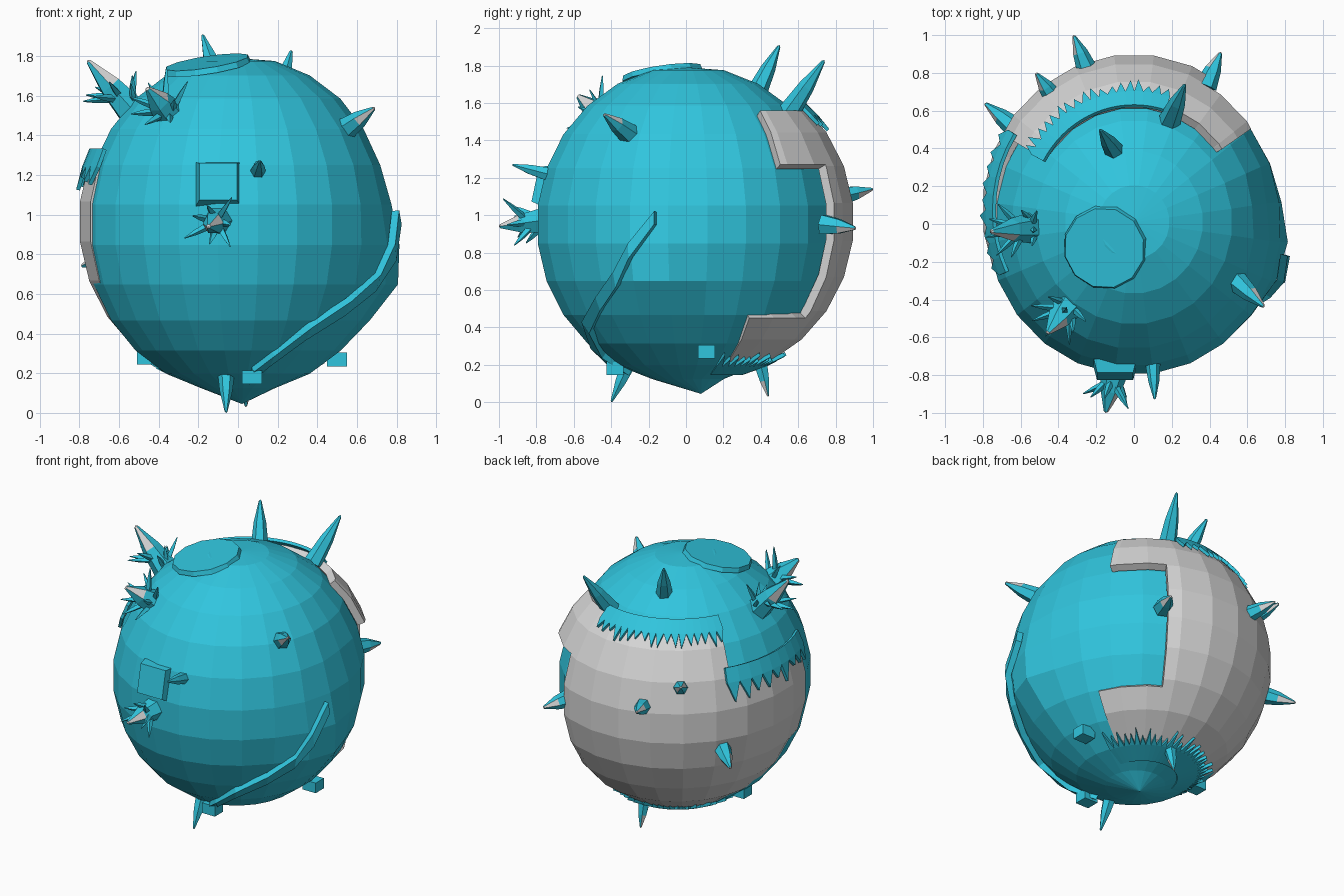
import bpy, bmesh, math, random
from mathutils import Vector, Matrix

if "Cube" in bpy.data.objects:
    bpy.data.objects.remove(bpy.data.objects["Cube"])

random.seed(4)

def material(name, rgb):
    m = bpy.data.materials.new(name)
    m.diffuse_color = (*rgb, 1)
    m.use_nodes = True
    m.node_tree.nodes["Principled BSDF"].inputs["Base Color"].default_value = m.diffuse_color
    return m

TEAL = material("teal", (0.03, 0.56, 0.73))
GREY = material("light grey", (0.68, 0.68, 0.68))

# ellipsoids: centre and radii
CORE = (Vector((0, 0.01, 0.95)), Vector((0.785, 0.815, 0.85)))
COVER = (Vector((0, 0.07, 0.965)), Vector((0.81, 0.835, 0.84)))

def finish(bm, name, mats):
    me = bpy.data.meshes.new(name)
    bm.to_mesh(me)
    bm.free()
    for m in mats:
        me.materials.append(m)
    ob = bpy.data.objects.new(name, me)
    bpy.context.collection.objects.link(ob)
    return ob

def ball(shape):
    c, r = shape
    bm = bmesh.new()
    bmesh.ops.create_uvsphere(bm, u_segments=24, v_segments=13, radius=1)
    mat = Matrix.Translation(c) @ Matrix.Diagonal((*r, 1)) @ Matrix.Rotation(math.radians(7.5), 4, 'Z')
    bmesh.ops.transform(bm, matrix=mat, verts=bm.verts)
    return bm

def on_surface(shape, az, z, grow=1.0):
    """Point on an ellipsoid at a compass angle and height."""
    c, r = shape
    k = math.sqrt(max(0, 1 - ((z - c.z) / r.z) ** 2)) * grow
    a = math.radians(az)
    return Vector((c.x + r.x * k * math.cos(a), c.y + r.y * k * math.sin(a), z))

# teal core with a bulge low on the right and a pointed underside
bm = ball(CORE)
for v in bm.verts:
    d = (v.co - Vector((0.78, -0.18, 0.66))).length
    v.co.x += 0.10 * math.exp(-(d / 0.22) ** 2)
    d = (v.co - Vector((0.76, 0.1, 1.32))).length
    v.co.x -= 0.03 * math.exp(-(d / 0.2) ** 2)
    if v.co.z < 0.11:
        v.co = Vector((0.02, 0.08, 0.045))
    elif v.co.z > 1.79:
        v.co.z = 1.79
finish(bm, "core_ball", [TEAL])

# grey outer cover on the back and left, cut to a stepped outline
bm = ball(COVER)
c = COVER[0]
planes = [((0, 0, z), (0, 0, 1)) for z in (0.2, 0.45, 1.27, 1.56)]
for az in (25, 35, 62, 150, 203, 218):
    a = math.radians(az)
    planes.append((c, (-math.sin(a), math.cos(a), 0)))
for co, no in planes:
    bmesh.ops.bisect_plane(bm, geom=bm.verts[:] + bm.edges[:] + bm.faces[:], dist=1e-5,
                           plane_co=co, plane_no=no)

def covered(p):
    az = math.degrees(math.atan2(p.y - c.y, p.x - c.x)) % 360
    for z0, z1, a0, a1 in ((0.2, 0.45, 25, 218), (0.45, 1.27, 62, 203), (1.27, 1.56, 35, 150)):
        if z0 < p.z < z1:
            return a0 < az < a1
    return False

bmesh.ops.delete(bm, geom=[f for f in bm.faces if not covered(f.calc_center_median())], context='FACES')
cover = finish(bm, "outer_cover", [GREY])
sol = cover.modifiers.new("thickness", 'SOLIDIFY')
sol.thickness = 0.05
sol.offset = -1

# torn teal edges lapping over the cover
def torn_edge(name, a0, a1, n, z_base, z_mid, depth, grow=1.015):
    bm = bmesh.new()
    step = (a1 - a0) / n
    pts = [(on_surface(COVER, a0 + i * step, z_base, grow), on_surface(COVER, a0 + i * step, z_mid, grow))
           for i in range(n + 1)]
    vs = [(bm.verts.new(p), bm.verts.new(q)) for p, q in pts]
    for i in range(n):
        z_tip = z_mid + depth * random.uniform(0.4, 1)
        tip = bm.verts.new(on_surface(COVER, a0 + (i + random.uniform(0.3, 0.7)) * step, z_tip, grow))
        bm.faces.new((vs[i][0], vs[i + 1][0], vs[i + 1][1], vs[i][1]))
        bm.faces.new((vs[i][1], vs[i + 1][1], tip))
    bmesh.ops.recalc_face_normals(bm, faces=bm.faces[:])
    ob = finish(bm, name, [TEAL])
    m = ob.modifiers.new("thickness", 'SOLIDIFY')
    m.thickness = 0.02
    m.offset = 0

torn_edge("upper_torn_edge", 72, 152, 18, 1.6, 1.53, -0.08)
torn_edge("left_torn_edge", 148, 205, 9, 1.33, 1.24, -0.13)
torn_edge("lower_torn_edge", 15, 215, 36, 0.155, 0.2, 0.06, 1.03)

# spikes: six-sided, with an optional grey streak and a spray of thorns
def cone(bm, base, tip, r, sides, streak):
    base, tip = Vector(base), Vector(tip)
    rot = (tip - base).to_track_quat('Z', 'Y')
    rings = []
    for t, s in ((0, 1), (0.5, 0.72), (0.97, 0.16)):
        o = base.lerp(tip, t)
        rings.append([bm.verts.new(o + rot @ Vector((r * s * math.cos(2 * math.pi * i / sides),
                      r * s * math.sin(2 * math.pi * i / sides), 0))) for i in range(sides)])
    top = bm.verts.new(tip)
    for i in range(sides):
        j = (i + 1) % sides
        for k in range(2):
            f = bm.faces.new((rings[k][i], rings[k][j], rings[k + 1][j], rings[k + 1][i]))
            f.material_index = 1 if streak and k == 1 and i % 3 == 0 else 0
        f = bm.faces.new((rings[2][i], rings[2][j], top))
        f.material_index = 1 if streak else 0
    bm.faces.new(rings[0][::-1])

SPIKES = [  # name, base, tip, radius, grey streak, thorns
    ("upper_left_spike", (-0.53, -0.02, 1.52), (-0.76, -0.04, 1.78), 0.085, True, 9),
    ("upper_front_spike", (-0.34, -0.42, 1.50), (-0.46, -0.58, 1.64), 0.085, True, 8),
    ("front_spike", (-0.10, -0.77, 0.97), (-0.15, -1.0, 0.94), 0.075, True, 7),
    ("small_front_spike", (0.10, -0.74, 1.22), (0.11, -0.93, 1.27), 0.04, False, 0),
    ("right_spike", (0.54, -0.30, 1.43), (0.69, -0.44, 1.54), 0.06, True, 0),
    ("bottom_front_spike", (-0.06, -0.30, 0.22), (-0.06, -0.40, 0.0), 0.045, False, 0),
    ("top_spike", (-0.10, 0.38, 1.66), (-0.18, 0.50, 1.91), 0.055, False, 0),
    ("top_back_spike", (0.19, 0.55, 1.55), (0.27, 0.74, 1.83), 0.06, False, 0),
    ("back_spike", (-0.25, 0.82, 1.10), (-0.32, 1.0, 1.14), 0.055, True, 0),
    ("back_left_spike", (-0.42, 0.66, 1.21), (-0.52, 0.80, 1.29), 0.055, True, 0),
    ("left_spike", (-0.62, 0.50, 0.80), (-0.79, 0.64, 0.74), 0.06, True, 0),
    ("back_right_spike", (0.38, 0.73, 0.95), (0.46, 0.91, 0.93), 0.06, True, 0),
    ("bottom_back_spike", (0.04, 0.40, 0.20), (0.04, 0.44, 0.03), 0.04, True, 0),
]
for name, base, tip, r, streak, thorns in SPIKES:
    bm = bmesh.new()
    cone(bm, base, tip, r, 6, streak)
    b, axis = Vector(base), Vector(tip) - Vector(base)
    rot = axis.to_track_quat('Z', 'Y')
    for i in range(thorns):
        a = 2 * math.pi * i / thorns
        side = rot @ Vector((math.cos(a), math.sin(a), 0))
        start = b + axis * random.uniform(0.1, 0.4) + side * r * 0.6
        cone(bm, start, start + axis.normalized() * 0.08 + side * random.uniform(0.05, 0.14), 0.02, 4, False)
    finish(bm, name, [TEAL, GREY])

# twelve-sided hatch on the crown
n = Vector((-0.14, -0.13, 0.9)).normalized()
bm = bmesh.new()
bmesh.ops.create_cone(bm, cap_ends=True, segments=12, radius1=0.225, radius2=0.215, depth=0.03,
                      matrix=Matrix.Translation((-0.155, -0.125, 1.755)) @ n.to_track_quat('Z', 'Y').to_matrix().to_4x4())
finish(bm, "crown_hatch", [TEAL])

# square boss on the front
bm = bmesh.new()
bmesh.ops.create_cone(bm, cap_ends=True, segments=4, radius1=0.16, radius2=0.135, depth=0.07,
                      matrix=Matrix.Translation((-0.1, -0.772, 1.16)) @ Matrix.Rotation(math.radians(78), 4, 'X')
                      @ Matrix.Rotation(math.radians(45), 4, 'Z'))
finish(bm, "front_boss", [TEAL])

# raised seam running from the right side to the underside
PAIRS = [(348, 1.02, 0.95), (338, 0.85, 0.77), (331, 0.70, 0.62), (320, 0.57, 0.50),
         (304, 0.44, 0.38), (290, 0.30, 0.25), (280, 0.22, 0.16)]
bm = bmesh.new()
prev = None
for az, zt, zb in PAIRS:
    cur = [bm.verts.new(on_surface(CORE, az, z, 1.03)) for z in (zt, zb)]
    for v in cur:
        d = (v.co - Vector((0.78, -0.18, 0.66))).length
        v.co.x += 0.09 * math.exp(-(d / 0.22) ** 2)
    if prev:
        bm.faces.new((prev[0], prev[1], cur[1], cur[0]))
    prev = cur
bmesh.ops.recalc_face_normals(bm, faces=bm.faces[:])
seam = finish(bm, "side_seam", [TEAL])
m = seam.modifiers.new("thickness", 'SOLIDIFY')
m.thickness = 0.04
m.offset = 0

# loose chips around the lower edge
for i, (x, y, z) in enumerate(((-0.46, 0.05, 0.28), (0.5, 0.11, 0.27), (0.07, -0.38, 0.18))):
    bm = bmesh.new()
    bmesh.ops.create_cube(bm, size=1, matrix=Matrix.Translation((x, y, z)) @ Matrix.Diagonal((0.10, 0.09, 0.07, 1)))
    finish(bm, f"lower_chip_{i + 1}", [TEAL])
